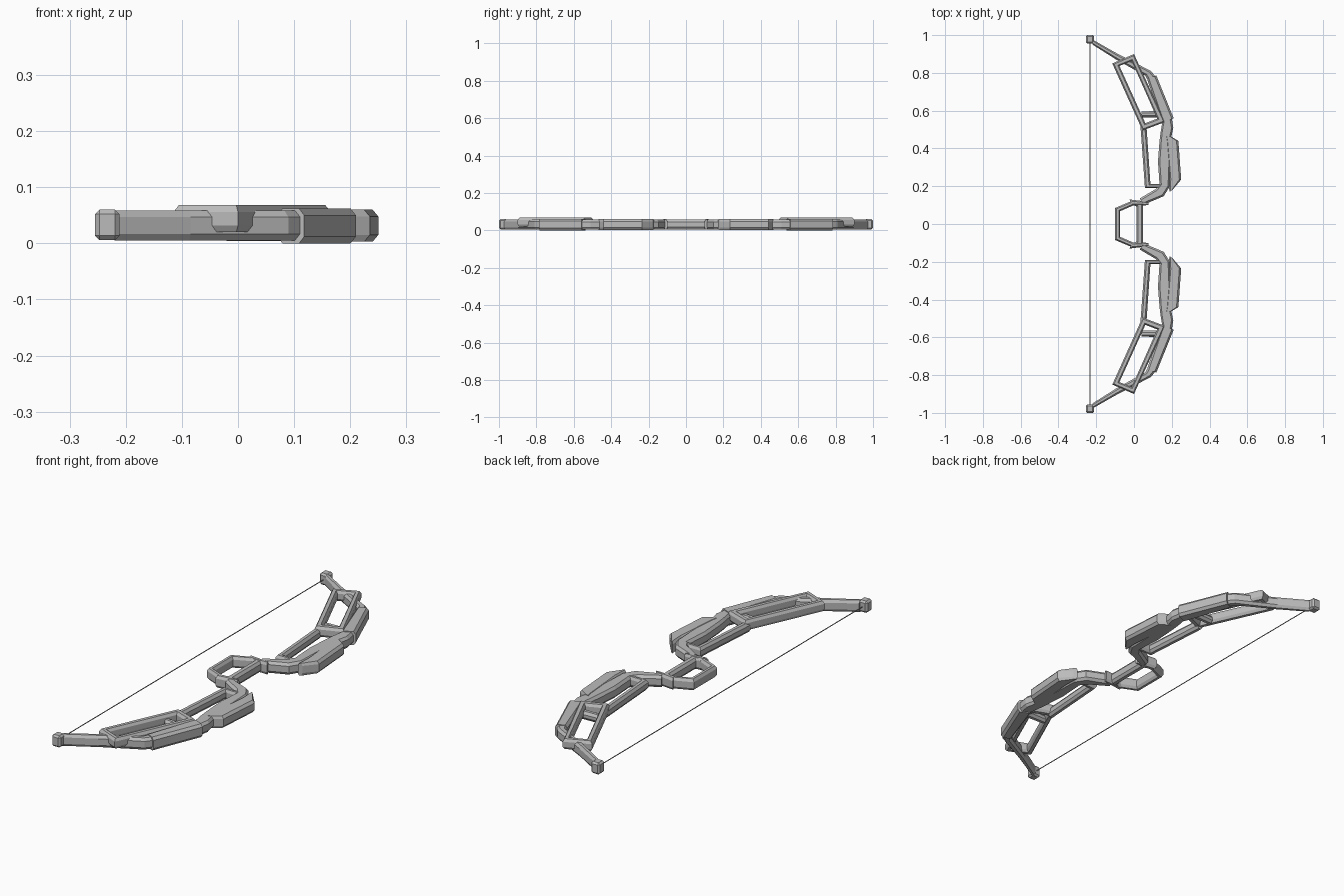
import bpy
import bmesh
from mathutils import Vector

cube = bpy.data.objects.get("Cube")
if cube:
    bpy.data.objects.remove(cube, do_unlink=True)


def make_material(name, value):
    mat = bpy.data.materials.new(name)
    mat.use_nodes = True
    color = (value, value, value, 1)
    mat.diffuse_color = color
    mat.node_tree.nodes["Principled BSDF"].inputs["Base Color"].default_value = color
    return mat


GREY = make_material("plain grey", 0.5)


def add_object(name, bm, mirror=True):
    bmesh.ops.recalc_face_normals(bm, faces=bm.faces)
    mesh = bpy.data.meshes.new(name)
    bm.to_mesh(mesh)
    bm.free()
    mesh.materials.append(GREY)
    obj = bpy.data.objects.new(name, mesh)
    bpy.context.collection.objects.link(obj)
    if mirror:
        mod = obj.modifiers.new("two halves", "MIRROR")
        mod.use_axis = (False, True, False)
    return obj


def rail_solid(name, left, right, low, high, closed=False, mirror=True):
    """Chamfered bar whose plan outline lies between two rails."""
    bm = bmesh.new()
    rings = []
    for a, b in zip(left, right):
        a, b = Vector(a), Vector(b)
        width = (b - a).length
        inset = (b - a) / width * min(0.01, 0.28 * width)
        cut = 0.012
        section = [(a + inset, low), (a, low + cut), (a, high - cut), (a + inset, high),
                   (b - inset, high), (b, high - cut), (b, low + cut), (b - inset, low)]
        rings.append([bm.verts.new((p.x, p.y, z)) for p, z in section])
    pairs = list(zip(rings, rings[1:]))
    if closed:
        pairs.append((rings[-1], rings[0]))
    else:
        bm.faces.new(rings[0])
        bm.faces.new(rings[-1])
    for r, s in pairs:
        for i in range(8):
            j = (i + 1) % 8
            bm.faces.new((r[i], r[j], s[j], s[i]))
    return add_object(name, bm, mirror)


# Limbs, from the tips towards the handle
rail_solid("limb_tip",
           [(-0.22, 0.95), (-0.09, 0.868), (0.06, 0.785), (0.085, 0.74)],
           [(-0.22, 0.977), (-0.085, 0.9), (0.09, 0.81), (0.125, 0.765)],
           0.005, 0.059)
rail_solid("outer_limb_plate",
           [(0.07, 0.765), (0.15, 0.535)], [(0.118, 0.787), (0.21, 0.56)],
           0, 0.062)
rail_solid("inner_limb",
           [(0.15, 0.54), (0.14, 0.48), (0.135, 0.44), (0.127, 0.33),
            (0.135, 0.21), (0.115, 0.185), (0.03, 0.135)],
           [(0.2, 0.56), (0.208, 0.51), (0.195, 0.45), (0.195, 0.33),
            (0.19, 0.2), (0.157, 0.147), (0.05, 0.102)],
           0.004, 0.058)
rail_solid("inner_limb_plate",
           [(0.165, 0.47), (0.168, 0.44), (0.185, 0.24), (0.187, 0.17)],
           [(0.192, 0.466), (0.235, 0.44), (0.25, 0.235), (0.203, 0.18)],
           0.003, 0.06)

# Open frames and struts behind the limbs
rail_solid("limb_frame",
           [(-0.115, 0.85), (0.0, 0.9), (0.165, 0.54), (0.045, 0.495)],
           [(-0.077, 0.837), (-0.012, 0.862), (0.123, 0.558), (0.06, 0.534)],
           0.02, 0.068, closed=True)
rail_solid("frame_crossbar",
           [(0.04, 0.595), (0.14, 0.6)], [(0.04, 0.565), (0.14, 0.565)],
           0.012, 0.05)
rail_solid("inner_strut",
           [(0.034, 0.52), (0.058, 0.19), (0.15, 0.19)],
           [(0.066, 0.52), (0.087, 0.213), (0.15, 0.213)],
           0.01, 0.056)

# Handle
rail_solid("handle_ring",
           [(-0.1, -0.085), (-0.1, 0.085), (0.0, 0.127), (0.048, 0.11),
            (0.048, -0.11), (0.0, -0.127)],
           [(-0.073, -0.068), (-0.073, 0.068), (0.0, 0.1), (0.013, 0.092),
            (0.013, -0.092), (0.0, -0.1)],
           0.006, 0.058, closed=True, mirror=False)
rail_solid("handle_clamp",
           [(-0.025, 0.13), (0.04, 0.122), (0.075, 0.115)],
           [(-0.005, 0.097), (0.04, 0.098), (0.078, 0.1)],
           0.004, 0.06)

# Chamfered blocks that hold the string
bm = bmesh.new()
bmesh.ops.create_cube(bm, size=1)
for v in bm.verts:
    v.co = Vector((v.co.x * 0.044, v.co.y * 0.045, v.co.z * 0.054))
    v.co += Vector((-0.233, 0.9775, 0.033))
bmesh.ops.bevel(bm, geom=bm.edges[:], offset=0.008, segments=1, affect="EDGES")
add_object("tip_block", bm)

# Bowstring
bm = bmesh.new()
bmesh.ops.create_cube(bm, size=1)
for v in bm.verts:
    v.co = Vector((v.co.x * 0.003 - 0.233, v.co.y * 1.93, v.co.z * 0.003 + 0.033))
add_object("string", bm, mirror=False)
